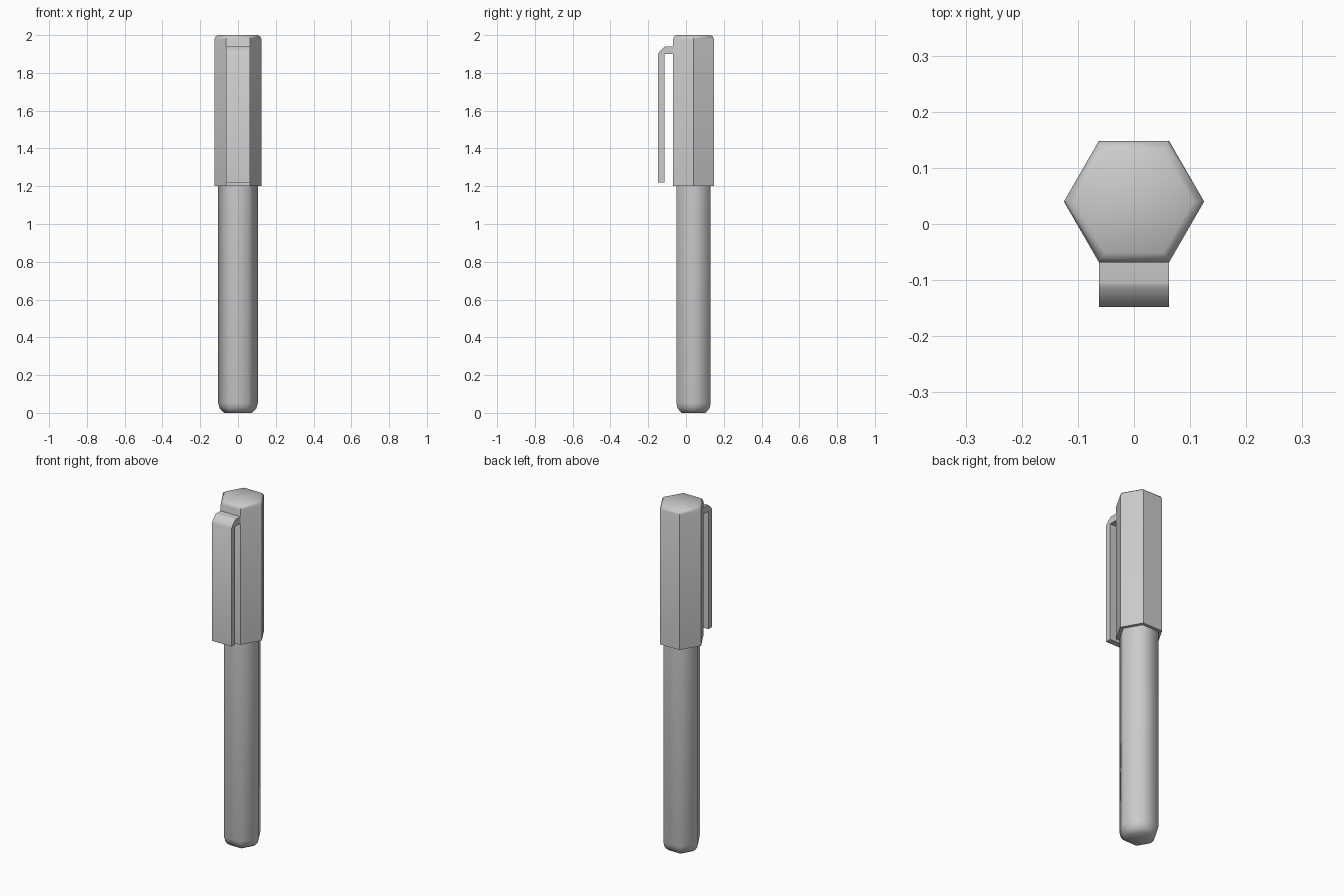
import bpy, bmesh, math

if "Cube" in bpy.data.objects:
    bpy.data.objects.remove(bpy.data.objects["Cube"])

CY = 0.04  # y of the pen axis


def finish(name, bm, angle):
    bmesh.ops.recalc_face_normals(bm, faces=bm.faces[:])
    mesh = bpy.data.meshes.new(name)
    bm.to_mesh(mesh)
    bm.free()
    ob = bpy.data.objects.new(name, mesh)
    bpy.context.collection.objects.link(ob)
    bpy.ops.object.select_all(action='DESELECT')
    ob.select_set(True)
    bpy.context.view_layer.objects.active = ob
    bpy.ops.object.shade_smooth_by_angle(angle=math.radians(angle))
    return ob


def hex_loft(name, profile, angle):
    """Six-sided body lofted through (radius, z) rings and closed at both ends."""
    bm = bmesh.new()
    rings = [[bm.verts.new((r * math.cos(i * math.pi / 3),
                            CY + r * math.sin(i * math.pi / 3), z))
              for i in range(6)] for r, z in profile]
    for a, b in zip(rings, rings[1:]):
        for i in range(6):
            j = (i + 1) % 6
            bm.faces.new((a[i], a[j], b[j], b[i]))
    bm.faces.new(rings[0][::-1])
    bm.faces.new(rings[-1])
    return finish(name, bm, angle)


# Barrel with a rounded lower end, reaching slightly into the cap
hex_loft("barrel", [(0.072, 0.0), (0.086, 0.011), (0.098, 0.026), (0.105, 0.052),
                    (0.105, 1.22)], 65)

# Hexagonal cap with a softened top rim
hex_loft("cap", [(0.125, 1.2), (0.125, 1.978), (0.119, 1.991), (0.105, 2.0)], 45)

# Pocket clip: bent strip extruded across the front flat
profile = [(-0.148, 1.22), (-0.148, 1.90), (-0.138, 1.916), (-0.113, 1.938), (-0.105, 1.94),
           (-0.06, 1.94), (-0.06, 1.90), (-0.115, 1.90), (-0.115, 1.22)]
bm = bmesh.new()
face = bm.faces.new([bm.verts.new((-0.0625, y, z)) for y, z in profile])
ext = bmesh.ops.extrude_face_region(bm, geom=[face])
bmesh.ops.translate(bm, vec=(0.125, 0, 0),
                    verts=[g for g in ext["geom"] if isinstance(g, bmesh.types.BMVert)])
finish("clip", bm, 40)
